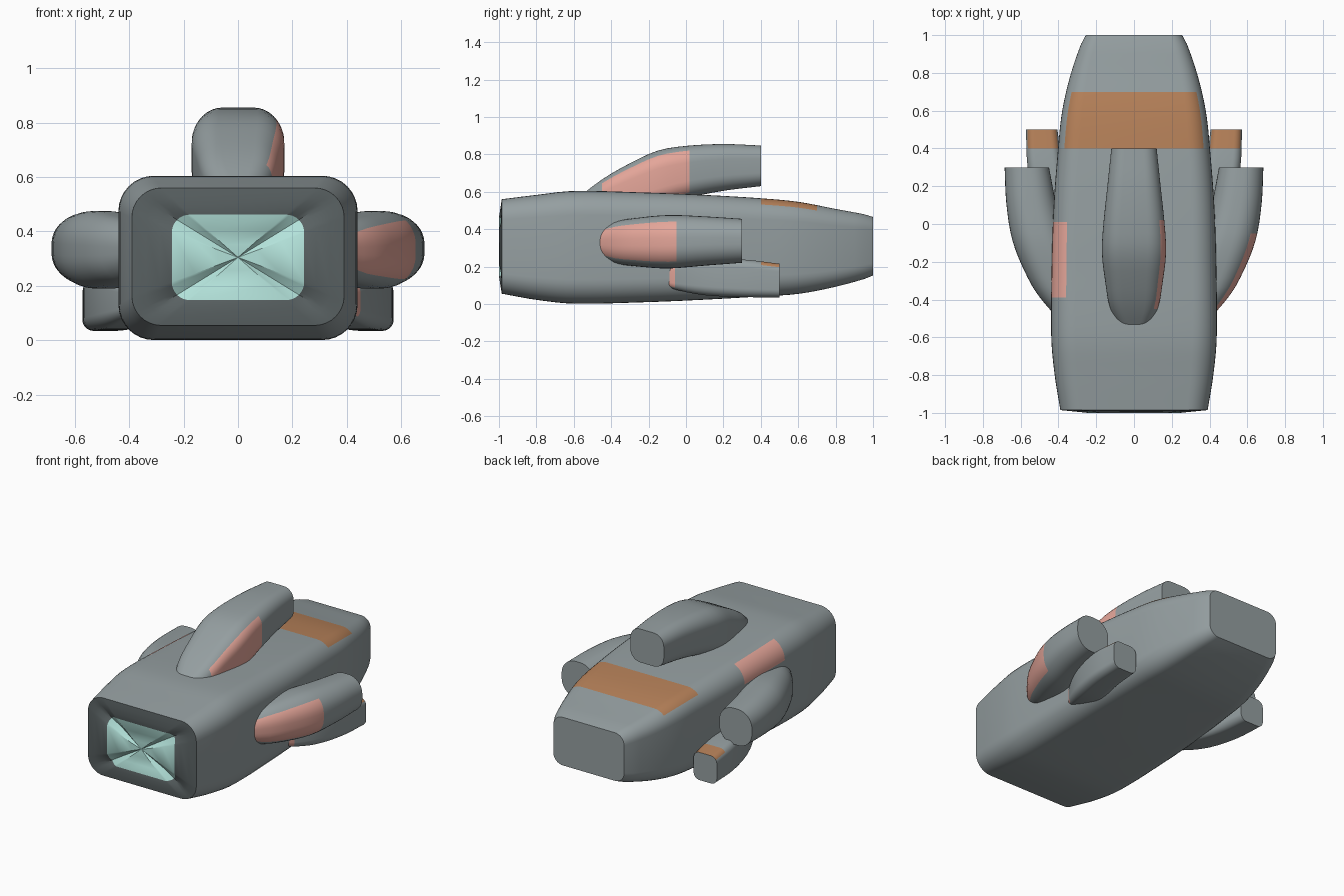
import bpy, bmesh, math

if "Cube" in bpy.data.objects:
    bpy.data.objects.remove(bpy.data.objects["Cube"])

def mat(name, r, g, b):
    m = bpy.data.materials.new(name)
    m.diffuse_color = (r, g, b, 1)
    m.use_nodes = True
    m.node_tree.nodes["Principled BSDF"].inputs["Base Color"].default_value = m.diffuse_color
    return m

MATS = [mat("hull_grey", 0.30, 0.345, 0.355), mat("salmon_panel", 0.78, 0.38, 0.32),
        mat("orange_panel", 0.47, 0.22, 0.10), mat("pale_teal", 0.45, 0.76, 0.70),
        mat("dark_grey", 0.10, 0.12, 0.123)]
GREY, PINK, ORANGE, TEAL, DARK = range(5)
N = 8                       # segments per rounded corner
RING = 4 * (N + 1)          # points per cross-section
OUTER = set(range(0, 4)) | set(range(31, 36))   # faces looking to +x

def ring_points(x0, x1, z0, z1, f):
    """Rounded rectangle, counter-clockwise from the +x side."""
    hx, hz = (x1 - x0) / 2, (z1 - z0) / 2
    r = f * min(hx, hz)
    pts = []
    for c, (sx, sz) in enumerate(((1, 1), (-1, 1), (-1, -1), (1, -1))):
        for i in range(N + 1):
            a = math.pi / 2 * (c + i / N)
            pts.append(((x0 + x1) / 2 + sx * (hx - r) + r * math.cos(a),
                        (z0 + z1) / 2 + sz * (hz - r) + r * math.sin(a)))
    return pts

def sample(rows, y):
    """Smooth interpolation through section rows (y, values...)."""
    n = len(rows)
    i = max(k for k in range(n - 1) if rows[k][0] <= y + 1e-6)
    a, b = rows[i], rows[i + 1]
    h = b[0] - a[0]
    t = (y - a[0]) / h
    def slope(k, c):
        p, q = rows[max(k - 1, 0)], rows[min(k + 1, n - 1)]
        return (q[c] - p[c]) / (q[0] - p[0])
    return [(2*t**3 - 3*t**2 + 1) * a[c] + (t**3 - 2*t*t + t) * h * slope(i, c)
            + (3*t*t - 2*t**3) * b[c] + (t**3 - t*t) * h * slope(i + 1, c)
            for c in range(1, len(a))]

def loft(name, rows, f, cuts=(), paint=None, side=1, intake=False):
    y0, y1 = rows[0][0], rows[-1][0]
    steps = max(8, round((y1 - y0) / 0.05))
    ys = [y0 + (y1 - y0) * i / steps for i in range(steps + 1)]
    ys = sorted([y for y in ys if all(abs(y - c) > 0.015 for c in cuts)] + list(cuts))
    bm = bmesh.new()
    rings = []
    for y in ys:
        rings.append([bm.verts.new((side * x, y, z)) for x, z in ring_points(*sample(rows, y), f)])

    def bridge(a, b, rule):
        for j in range(RING):
            k = (j + 1) % RING
            bm.faces.new((a[j], a[k], b[k], b[j])).material_index = rule(j)

    for a, b, ya, yb in zip(rings, rings[1:], ys, ys[1:]):
        bridge(a, b, lambda j: paint((ya + yb) / 2, j) if paint else GREY)
    bm.faces.new(rings[-1])
    if intake:
        # dark front ring and teal centre with shallow diagonal grooves
        rim = ring_points(*rows[0][1:], f)
        inner = ring_points(-0.243, 0.243, 0.148, 0.462, 0.42)
        prev = rings[0]
        for t, groove in ((0.35, 0.004), (0.7, 0.02), (1, 0.025), (1.35, 0.025), (1.7, 0.015)):
            cur = []
            for j in range(RING):
                if t <= 1:
                    x = rim[j][0] + (inner[j][0] - rim[j][0]) * t
                    z = rim[j][1] + (inner[j][1] - rim[j][1]) * t
                else:
                    x, z = inner[j][0] * (2 - t), 0.305 + (inner[j][1] - 0.305) * (2 - t)
                d = abs(j % (N + 1) - N / 2) / (N / 2)
                cur.append(bm.verts.new((x, -0.985 - 0.015 * min(t, 1) + groove * (1 - d), z)))
            bridge(prev, cur, lambda j: DARK if t <= 1 else TEAL)
            prev = cur
        mid = bm.verts.new((0, -0.995, 0.305))
        for j in range(RING):
            bm.faces.new((prev[j], prev[(j + 1) % RING], mid)).material_index = TEAL
    else:
        bm.faces.new(rings[0])
    bmesh.ops.recalc_face_normals(bm, faces=bm.faces)
    me = bpy.data.meshes.new(name)
    bm.to_mesh(me)
    bm.free()
    for m in MATS:
        me.materials.append(m)
    ob = bpy.data.objects.new(name, me)
    bpy.context.collection.objects.link(ob)
    bpy.ops.object.select_all(action='DESELECT')
    ob.select_set(True)
    bpy.context.view_layer.objects.active = ob
    bpy.ops.object.shade_smooth_by_angle(angle=math.radians(40))

# Main hull: (y, half width, bottom, top)
hull = [(-0.985, 0.39, 0.055, 0.56), (-0.8, 0.42, 0.022, 0.583), (-0.6, 0.438, 0.002, 0.604),
        (-0.2, 0.435, 0.01, 0.595), (0.1, 0.425, 0.023, 0.583), (0.4, 0.402, 0.04, 0.565),
        (0.6, 0.38, 0.054, 0.546), (0.8, 0.333, 0.092, 0.508), (0.985, 0.268, 0.143, 0.473),
        (1.0, 0.255, 0.152, 0.465)]

def hull_paint(y, j):
    if 0.4 < y < 0.7 and 4 <= j <= 12:
        return ORANGE
    if -0.39 < y < 0.01 and 11 <= j <= 16:
        return PINK
    return GREY

loft("hull", [(y, -w, w, a, b) for y, w, a, b in hull], 0.43,
     (-0.39, 0.01, 0.4, 0.7), hull_paint, intake=True)

# Top pod: (y, half width, bottom, top)
top = [(-0.6, 0.05, 0.42, 0.55), (-0.45, 0.125, 0.45, 0.665), (-0.3, 0.153, 0.48, 0.752),
       (-0.15, 0.17, 0.52, 0.82), (0.0, 0.162, 0.565, 0.845), (0.2, 0.141, 0.605, 0.855),
       (0.4, 0.12, 0.63, 0.847)]
loft("top_pod", [(y, -w, w, a, b) for y, w, a, b in top], 0.65, (-0.45, 0.02),
     lambda y, j: PINK if -0.45 < y < 0.02 and j in OUTER else GREY)

# Side and lower pods: (y, inner x, outer x, bottom, top), painted on the right only
side_rows = [(-0.53, 0.26, 0.375, 0.28, 0.38), (-0.4, 0.26, 0.49, 0.222, 0.435),
             (-0.3, 0.28, 0.555, 0.205, 0.455), (-0.1, 0.35, 0.64, 0.19, 0.475),
             (0.1, 0.41, 0.675, 0.205, 0.468), (0.3, 0.45, 0.685, 0.22, 0.455)]
low_rows = [(-0.15, 0.30, 0.39, 0.11, 0.18), (-0.05, 0.31, 0.455, 0.075, 0.215),
            (0.1, 0.33, 0.52, 0.047, 0.24), (0.3, 0.38, 0.563, 0.037, 0.238),
            (0.5, 0.405, 0.572, 0.035, 0.215)]
for s, label in ((1, "right"), (-1, "left")):
    loft(label + "_side_pod", side_rows, 0.85, (-0.05,),
         lambda y, j: PINK if s > 0 and y < -0.05 and j in OUTER else GREY, s)
    loft(label + "_lower_pod", low_rows, 0.5, (-0.06, 0.4),
         lambda y, j: ORANGE if y > 0.4 and 3 <= j <= 13 else
         PINK if s > 0 and y < -0.06 and j in OUTER else GREY, s)
